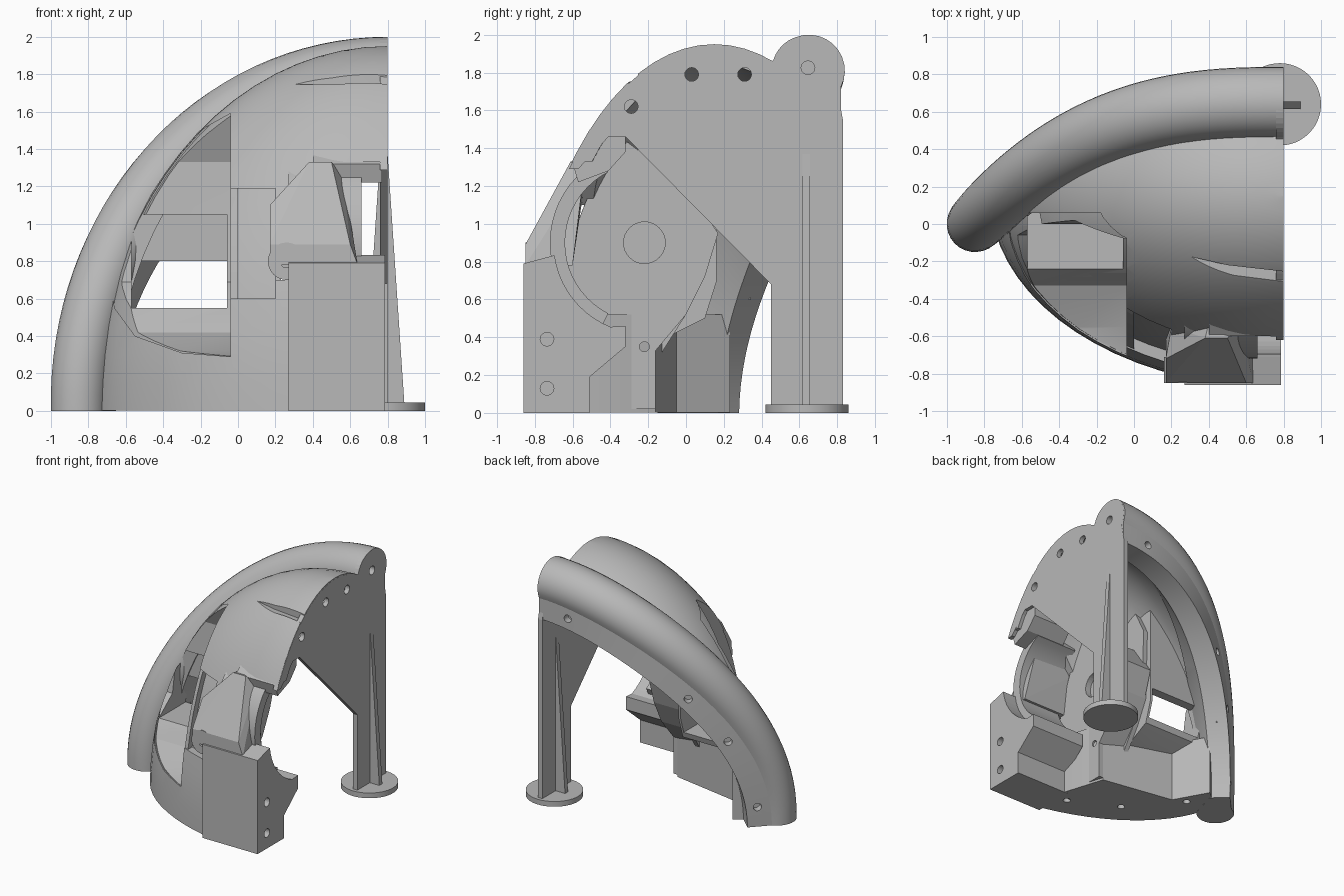
import bpy, bmesh, math
from mathutils import Vector, Matrix

if "Cube" in bpy.data.objects:
    bpy.data.objects.remove(bpy.data.objects["Cube"])

GREY = (0.48, 0.48, 0.48, 1)
grey = bpy.data.materials.new("plain grey")
grey.use_nodes = True
grey.diffuse_color = GREY
grey.node_tree.nodes["Principled BSDF"].inputs["Base Color"].default_value = GREY

RX, RY, RZ, CX, CY = 1.57, 1.03, 1.95, 0.8, 0.15   # dome radii and centre


def finish(name, bm):
    bmesh.ops.recalc_face_normals(bm, faces=bm.faces)
    mesh = bpy.data.meshes.new(name)
    bm.to_mesh(mesh)
    bm.free()
    mesh.materials.append(grey)
    obj = bpy.data.objects.new(name, mesh)
    bpy.context.collection.objects.link(obj)
    return obj


def prism(name, points, axis, start, end):
    place = {"x": lambda a, b, d: (d, a, b),
             "y": lambda a, b, d: (a, d, b),
             "z": lambda a, b, d: (a, b, d)}[axis]
    bm = bmesh.new()
    low = [bm.verts.new(place(a, b, start)) for a, b in points]
    high = [bm.verts.new(place(a, b, end)) for a, b in points]
    bm.faces.new(low)
    bm.faces.new(high)
    for i in range(len(low)):
        j = (i + 1) % len(low)
        bm.faces.new((low[i], low[j], high[j], high[i]))
    return finish(name, bm)


def box(name, x, y, z):
    return prism(name, [(x[0], y[0]), (x[1], y[0]), (x[1], y[1]), (x[0], y[1])], "z", *z)


def rod(name, centre, direction, radius, length, sides=20):
    turn = Vector((0, 0, 1)).rotation_difference(Vector(direction)).to_matrix().to_4x4()
    bm = bmesh.new()
    bmesh.ops.create_cone(bm, cap_ends=True, segments=sides, radius1=radius, radius2=radius,
                          depth=length, matrix=Matrix.Translation(centre) @ turn)
    return finish(name, bm)


def ellipsoid(name, inset, trimmed=True):
    size = Matrix.Diagonal((RX - inset, RY - inset, RZ - inset, 1))
    bm = bmesh.new()
    bmesh.ops.create_uvsphere(bm, u_segments=72, v_segments=40, radius=1,
                              matrix=Matrix.Translation((CX, CY, 0)) @ size)
    if trimmed:
        for point, normal in (((0.799, 0, 0), (1, 0, 0)), ((0, 0, 0.001), (0, 0, -1))):
            geometry = bm.verts[:] + bm.edges[:] + bm.faces[:]
            bmesh.ops.bisect_plane(bm, geom=geometry, plane_co=point, plane_no=normal, clear_outer=True)
            bmesh.ops.holes_fill(bm, edges=[e for e in bm.edges if e.is_boundary])
    return finish(name, bm)


def combine(obj, others, operation="DIFFERENCE"):
    for other in others:
        mod = obj.modifiers.new("cut", "BOOLEAN")
        mod.operation, mod.object, mod.solver = operation, other, "EXACT"
        graph = bpy.context.evaluated_depsgraph_get()
        mesh = bpy.data.meshes.new_from_object(obj.evaluated_get(graph))
        obj.modifiers.clear()
        obj.data = mesh
        bpy.data.objects.remove(other)
    return obj


def smooth(obj, degrees=30):
    bpy.ops.object.select_all(action="DESELECT")
    obj.select_set(True)
    bpy.context.view_layer.objects.active = obj
    bpy.ops.object.shade_smooth_by_angle(angle=math.radians(degrees))


def arc(cy, cz, radius, start, end, steps):
    angles = [math.radians(start + (end - start) * i / steps) for i in range(steps + 1)]
    return [(cy + radius * math.cos(a), cz + radius * math.sin(a)) for a in angles]


def joint_holes():
    spots = ((-0.29, 1.62), (0.03, 1.79), (0.31, 1.79), (0.645, 1.825))
    return [rod("hole", (0.8, y, z), (1, 0, 0), 0.036, 0.16) for y, z in spots]


# Rim path, running from the ground up and over to the cut plane
SPAN, BEND = 1.65, 2.7


def rim_y(s):
    return 0.65 * (1 - max(s, 0) ** BEND)


def rim_frame(phi):
    s = math.cos(phi)
    slope = 0.65 * BEND / SPAN * max(s, 0) ** (BEND - 1)
    centre = Vector((0.799 - SPAN * s, rim_y(s), 1.81 * math.sin(phi)))
    tangent = Vector((SPAN * math.sin(phi), slope * SPAN * math.sin(phi), 1.81 * s)).normalized()
    back = Vector((-slope, 1, 0)).normalized()
    return centre, back.cross(tangent), back, 0.15 + 0.04 * math.sin(phi)


def curtain():
    edge = [(0.8 - SPAN * s, rim_y(s)) for s in [1.06 - 0.06 * i for i in range(22)]]
    return prism("curtain", edge + [(2, 3), (-2, 3), (-2, 0)], "z", -1, 3)


# Rounded rim with flat back flange
bm = bmesh.new()
rings = []
STEPS = 32
for i in range(STEPS + 1):
    centre, inward, back, r = rim_frame(math.pi / 2 * i / STEPS)
    section = arc(0, 0, r, 63, 290, 18) + [(0.26, -0.03), (0.26, r * 0.89)]
    rings.append([bm.verts.new(centre + inward * a + back * b) for a, b in section])
for one, two in zip(rings, rings[1:]):
    for j in range(len(one)):
        k = (j + 1) % len(one)
        bm.faces.new((one[j], one[k], two[k], two[j]))
bm.faces.new(rings[0])
bm.faces.new(rings[-1])
rim = finish("rim_tube", bm)
holes = joint_holes()
for degrees in (6, 27, 42, 80):
    centre, inward, back, r = rim_frame(math.radians(degrees))
    holes.append(rod("hole", centre + inward * 0.17 + back * r, back, 0.032, 0.16))
smooth(combine(rim, holes), 20)

# Dome shell, with the cavity and everything behind the rim removed
dome = ellipsoid("dome_shell", 0)
eye_rim = [(-0.04, 1.59), (-0.22, 1.49), (-0.42, 1.27), (-0.6, 0.95), (-0.68, 0.7), (-0.66, 0.55),
           (-0.55, 0.4), (-0.3, 0.31), (-0.04, 0.29)]
brow = [(0.2, -0.15), (0.5, -0.27), (0.9, -0.32), (0.9, -0.265), (0.5, -0.22)]
nose_gap = [(0.165, 0.7), (1, 0.7), (1, 1.33), (0.4, 1.33), (0.165, 1.06)]
combine(dome, [
    ellipsoid("cavity", 0.1, False),
    curtain(),
    prism("eye_cut", eye_rim, "y", -2, 0.06),
    prism("brow_cut", brow, "z", 1.745, 2.2),
    box("jaw_cut", (0.27, 1), (-2, -0.2), (-1, 0.8)),
    prism("nose_cut", nose_gap, "y", -2, -0.2),
    box("cheek_cut", (-0.04, 0.2), (-2, -0.2), (0.6, 1.19))] + joint_holes())
smooth(dome)

# Recessed cheek panel between eye and nose
panel = ellipsoid("cheek_panel", 0.06)
smooth(combine(panel, [box("limit", (-0.035, 0.2), (-0.9, -0.35), (0.55, 1.22))], "INTERSECT"))

# Eye socket: scooped floor, back wall and overhang, with a stepped window
scoop = [(-0.9, 0.27), (-0.71, 0.29), (-0.55, 0.32), (-0.33, 0.42), (-0.24, 0.55), (-0.06, 0.69), (0, 1.05),
         (0.02, 1.33), (-0.1, 1.62), (0.15, 1.68), (0.16, 1.33), (0.16, 0.69), (0.1, 0.5), (-0.3, 0.3),
         (-0.9, 0.15)]
socket = prism("eye_socket", scoop, "x", -0.8, -0.04)
combine(socket, [ellipsoid("limit", 0.008)], "INTERSECT")
combine(socket, [curtain(),
                 box("window", (-0.57, -0.06), (-1, 1), (0.55, 0.8)),
                 box("window_step", (-0.57, -0.06), (-1, 0.08), (0.55, 1.05))])
smooth(socket, 25)
side = [(-1, 0.27), (-0.14, 0.3), (0, 0.52), (0.1, 0.72), (0.12, 1.33), (-0.04, 1.64), (-1, 1.7)]
combine(prism("eye_side_wall", side, "x", -0.04, 0), [ellipsoid("limit", 0.008)], "INTERSECT")
box("eye_pin", (-0.68, -0.58), (0.1, 0.34), (0.6, 0.65))

# Thick base inside the dome
base = ellipsoid("base_block", 0.01)
floor = [(0.3, -1), (0.3, -0.51), (0.19, -0.16), (-0.44, -0.05), (-0.62, 0.27), (-1, 0.1), (-1, -1)]
combine(base, [prism("limit", floor, "z", -1, 0.52)], "INTERSECT")
combine(base, [curtain(), prism("scoop_cut", scoop[:5] + [(-0.24, 2), (-0.9, 2)], "x", -1, -0.04)]
        + [rod("hole", (x, y, 0), (0, 0, 1), 0.03, 0.12) for x, y in ((0.2, -0.6), (-0.2, -0.4), (-0.55, 0))])
smooth(base)

# Flat centre plate with its pillar
profile = []
for i in range(25):
    y = -0.62 + 1.07 * i / 24
    profile.append((y, (RZ - 0.01) * math.sqrt(1 - ((y - CY) / RY) ** 2)))
profile += arc(0.64, 1.81, 0.187, 162, -32, 20)
profile += [(0.83, 1.55), (0.83, 0), (0.45, 0), (0.45, 0.68), (-0.32, 1.46), (-0.41, 1.46), (-0.57, 1.29)]
combine(prism("centre_plate", profile, "x", 0.76, 0.8), joint_holes())

# Foot and tapered brace on both sides of the pillar
smooth(rod("foot_disc", (0.78, 0.64, 0.022), (0, 0, 1), 0.22, 0.044, 48))
prism("pillar_brace", [(0.67, 0.03), (0.89, 0.03), (0.8, 1.37), (0.76, 1.37)], "y", 0.615, 0.655)

# Jaw block with a curved seat for the round mount
SEAT = (-0.22, 0.9)
jaw = [(-0.86, 0), (-0.86, 0.79), (-0.71, 0.83)] + arc(*SEAT, 0.48, 188, 248, 10)
jaw += [(-0.32, 0.46), (-0.32, 0.35), (-0.51, 0.19), (-0.51, 0)]
jaw_block = prism("jaw_block", jaw, "x", 0.27, 0.785)
combine(jaw_block, [rod("hole", (0.785, -0.735, z), (1, 0, 0), 0.036, 0.2) for z in (0.13, 0.39)])
tab = rod("jaw_tab", (0.26, -0.78, 0.8), (0, 1, 0), 0.1, 0.14, 32)
smooth(combine(tab, [rod("hole", (0.26, -0.86, 0.8), (0, 1, 0), 0.035, 0.2)]))

# Faceted nose
bm = bmesh.new()
for p in [(0.17, -0.85, 0.89), (0.17, -0.85, 0.78), (0.64, -0.85, 0.78), (0.6, -0.85, 0.89), (0.17, -0.72, 1.1),
          (0.38, -0.61, 1.33), (0.5, -0.61, 1.33), (0.17, -0.6, 0.78), (0.64, -0.6, 0.78), (0.2, -0.55, 1.12),
          (0.4, -0.53, 1.32), (0.56, -0.54, 1.27)]:
    bm.verts.new(p)
bmesh.ops.convex_hull(bm, input=bm.verts[:])
finish("nose", bm)

# Round mount: curved cradle, upper bracket and backing wall with a shaft hole
cradle = arc(*SEAT, 0.42, 117, 243, 20) + arc(*SEAT, 0.5, 243, 117, 20)
smooth(prism("mount_cradle", cradle, "x", 0.27, 0.66))
bracket = [(-0.41, 1.28), (-0.32, 1.38), (-0.32, 1.46), (-0.41, 1.46), (-0.6, 1.32), (-0.57, 1.22)]
prism("mount_bracket", bracket, "x", 0.4, 0.77)
wall = [(-0.6, 0.02), (-0.16, 0.02), (-0.16, 0.33), (0, 0.52), (0.1, 0.72), (0.17, 0.95), (0, 1.2),
        (-0.32, 1.44), (-0.55, 1.3), (-0.68, 0.95)]
backing = prism("mount_wall", wall, "x", -0.03, 0.23)
combine(backing, [ellipsoid("limit", 0.07)], "INTERSECT")
combine(backing, [rod("hole", (0.23, *SEAT), (1, 0, 0), 0.11, 0.1, 32),
                  rod("hole", (0.23, -0.22, 0.35), (1, 0, 0), 0.026, 0.06)])
